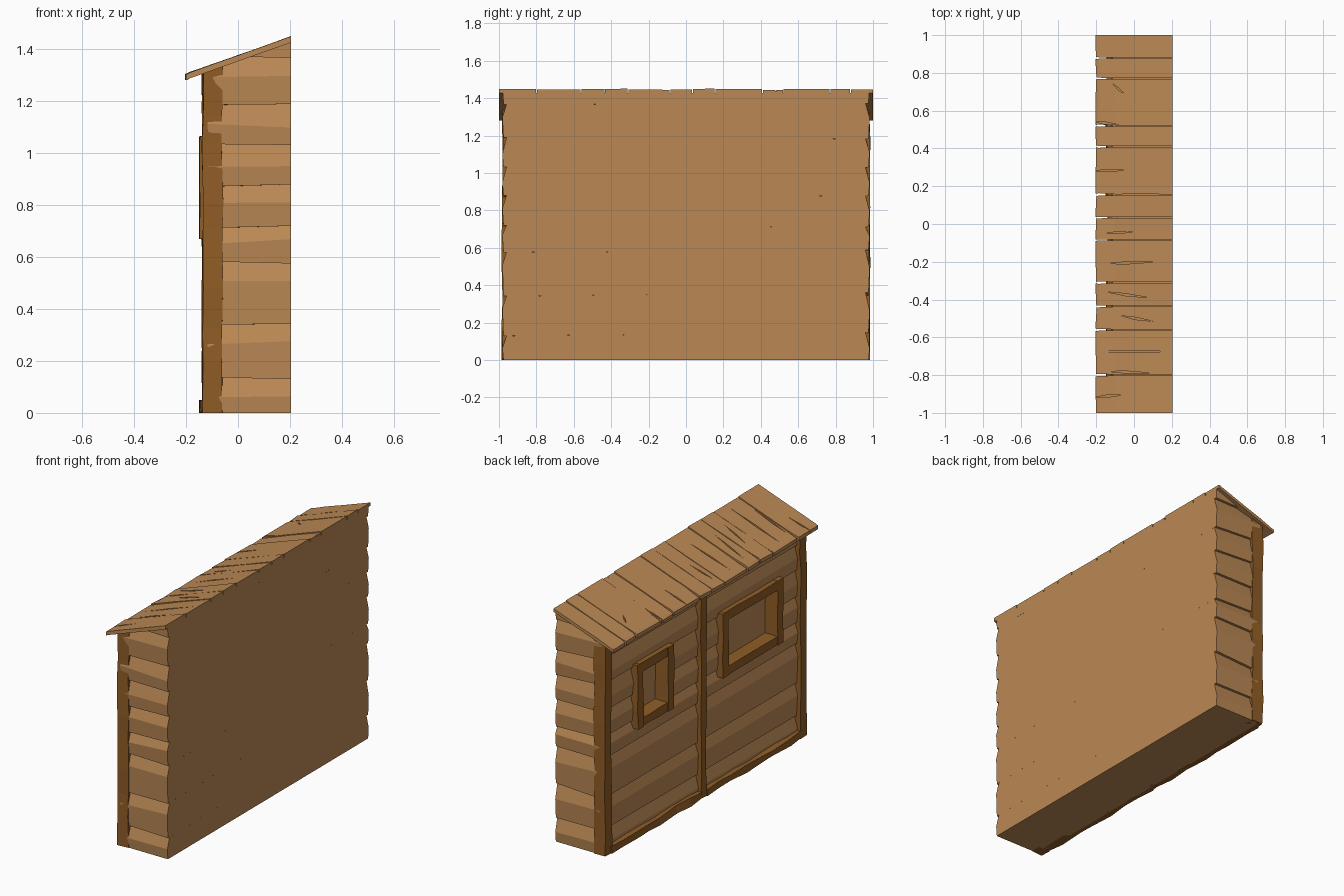
import bpy, bmesh, random
from mathutils import Vector

if "Cube" in bpy.data.objects:
    bpy.data.objects.remove(bpy.data.objects["Cube"])

random.seed(4)


def material(name, rgb):
    m = bpy.data.materials.new(name)
    m.diffuse_color = (*rgb, 1)
    m.use_nodes = True
    m.node_tree.nodes["Principled BSDF"].inputs["Base Color"].default_value = m.diffuse_color
    return m


LIGHT = material("light_wood", (0.50, 0.25, 0.09))
DARK = material("dark_wood", (0.28, 0.11, 0.02))
SLOPE = 0.354


def jit(a):
    return random.uniform(-a, a)


def roof_top(x):
    return 1.372 + SLOPE * x


def finish(bm, name, mat):
    bmesh.ops.recalc_face_normals(bm, faces=bm.faces)
    me = bpy.data.meshes.new(name)
    bm.to_mesh(me)
    bm.free()
    ob = bpy.data.objects.new(name, me)
    bpy.context.collection.objects.link(ob)
    me.materials.append(mat)
    return ob


def loft(bm, rings):
    """Skin a list of equal-length point rings and cap both ends."""
    vs = [[bm.verts.new(p) for p in r] for r in rings]
    n = len(vs[0])
    for a, b in zip(vs, vs[1:]):
        for i in range(n):
            j = (i + 1) % n
            bm.faces.new((a[i], a[j], b[j], b[i]))
    bm.faces.new(vs[0])
    bm.faces.new(vs[-1])


def cut_to_roof(bm):
    """Trim everything above the underside of the roof."""
    bmesh.ops.bisect_plane(bm, geom=bm.verts[:] + bm.edges[:] + bm.faces[:],
                           plane_co=(0, 0, roof_top(0) - 0.017),
                           plane_no=(-SLOPE, 0, 1), clear_outer=True)
    bmesh.ops.holes_fill(bm, edges=bm.edges[:])


def bar(bm, lo, hi, axis, n, wobble):
    """Rough-hewn timber: a box with wobbly stations along one axis."""
    u, v = [(1, 2), (2, 0), (0, 1)][axis]
    rings = []
    for k in range(n + 1):
        t = k / n if k in (0, n) else (k + jit(0.3)) / n
        ring = []
        for cu, cv in ((0, 0), (1, 0), (1, 1), (0, 1)):
            p = [0, 0, 0]
            p[axis] = lo[axis] + t * (hi[axis] - lo[axis])
            p[u] = (lo[u], hi[u])[cu] + jit(wobble)
            p[v] = (lo[v], hi[v])[cv] + jit(wobble)
            p[2] = max(p[2], 0)
            ring.append(p)
        rings.append(ring)
    loft(bm, rings)


def cutter_bool(target, cutter):
    cutter.hide_render = True
    cutter.hide_viewport = True
    mod = target.modifiers.new("cut", 'BOOLEAN')
    mod.operation = 'DIFFERENCE'
    mod.solver = 'EXACT'
    mod.object = cutter


# Clad wall: zigzag clapboard outline, flat back
seams = [0, 0.14, 0.35, 0.58, 0.72, 0.87, 1.04, 1.19, 1.37, 1.55]
peaks = [0.07, 0.27, 0.50, 0.66, 0.80, 0.95, 1.11, 1.30, 1.50]


def wall_ring(z, inset, dz):
    x, y = -0.118 + inset, 0.982 - inset
    pts = ((0.205, -y), (x, -y), (x, y), (0.205, y))
    return [(px, py, z + d) for (px, py), d in zip(pts, dz)]


rings = []
shift = [0] * 4
for i, peak in enumerate(peaks):
    rings.append(wall_ring(seams[i], 0.006, shift))
    rings.append(wall_ring(peak, 0, [jit(0.012) for _ in range(4)]))
    shift = [jit(0.012) for _ in range(4)]
    rings.append(wall_ring(seams[i + 1], 0.022, shift))
bm = bmesh.new()
loft(bm, rings)
cut_to_roof(bm)
wall = finish(bm, "clad_wall", LIGHT)

# Window recesses and frames
windows = [("small_window", 0.33, 0.68), ("large_window", -0.74, -0.15)]
z0, z1, w = 0.67, 1.065, 0.055
cut = bmesh.new()
for name, y0, y1 in windows:
    bar(cut, (-0.3, y0 + 0.03, z0 + 0.03), (-0.06, y1 - 0.03, z1 - 0.03), 0, 1, 0)
    bm = bmesh.new()
    xa, xb = -0.148, -0.058
    for a in (y0, y1 - w):
        bar(bm, (xa, a, z0), (xb, a + w, z1), 2, 3, 0.003)
    for a in (z0, z1 - w):
        bar(bm, (xa + 0.003, y0 + 0.02, a), (xb, y1 - 0.02, a + w), 1, 3, 0.003)
    finish(bm, name + "_frame", DARK)
cutter_bool(wall, finish(cut, "window_cutter", LIGHT))

# Corner posts and middle post
for name, y0, y1, x1 in (("left_corner_post", 0.92, 0.982, -0.06),
                         ("right_corner_post", -0.982, -0.92, -0.06),
                         ("middle_post", -0.005, 0.05, -0.09)):
    bm = bmesh.new()
    bar(bm, (-0.137, y0, 0), (x1, y1, 1.5), 2, 9, 0.004)
    cut_to_roof(bm)
    finish(bm, name, DARK)

# Rough sill beams along the foot of the facade
for name, y0, y1 in (("left_sill", 0.05, 0.93), ("right_sill", -0.93, 0.0)):
    bm = bmesh.new()
    bar(bm, (-0.143, y0, 0), (-0.09, y1, 0.045), 1, 7, 0.008)
    finish(bm, name, DARK)

# Roof boards with uneven eaves
edges = [-1, -0.8, -0.56, -0.435, -0.31, -0.085, 0.035, 0.155, 0.41, 0.52, 0.77, 0.88, 1]
bm = bmesh.new()
for a, b in zip(edges, edges[1:]):
    lift = random.uniform(0, 0.007)
    rings = []
    for x in (-0.205, -0.185, -0.1, 0.0, 0.205):
        front = x < -0.15
        ya = a if a == -1 else a + 0.002 + random.uniform(0, 0.006 if front else 0.001)
        yb = b if b == 1 else b - 0.002 - random.uniform(0, 0.006 if front else 0.001)
        ends = [0, random.uniform(0, 0.01)] if x == -0.205 else [0, 0]
        random.shuffle(ends)
        t = roof_top(x) + lift
        bot = roof_top(x) - 0.018
        xa, xb = x + ends[0], x + ends[1]
        rings.append([(xa, ya, bot), (xb, yb, bot),
                      (xb, yb, t + jit(0.002)), (xa, ya, t + jit(0.002))])
    loft(bm, rings)
roof = finish(bm, "roof_boards", LIGHT)

# Weathering splits in the roof boards: x start, x end, y, drift
splits = [(-0.15, 0.0, -0.05, 0.01), (-0.15, 0.12, -0.21, 0.01), (-0.14, 0.08, -0.36, -0.03),
          (-0.07, 0.10, -0.485, -0.03), (-0.17, 0.18, -0.675, 0.0), (-0.14, 0.10, -0.78, -0.01),
          (-0.22, -0.06, -0.92, 0.015), (-0.22, -0.08, 0.545, -0.02), (-0.22, -0.05, 0.28, 0.005),
          (-0.11, -0.05, 0.74, -0.05), (0.19, 0.22, 0.48, 0.0)]
bm = bmesh.new()
for x0, x1, y, d in splits:
    xm = x0 + 0.45 * (x1 - x0)
    plan = [(x0, y), (xm, y + d / 2 - 0.006), (x1, y + d), (xm, y + d / 2 + 0.006)]
    loft(bm, [[(px, py, roof_top(px) + h) for px, py in plan] for h in (-0.007, 0.04)])
cutter_bool(roof, finish(bm, "split_cutter", LIGHT))
